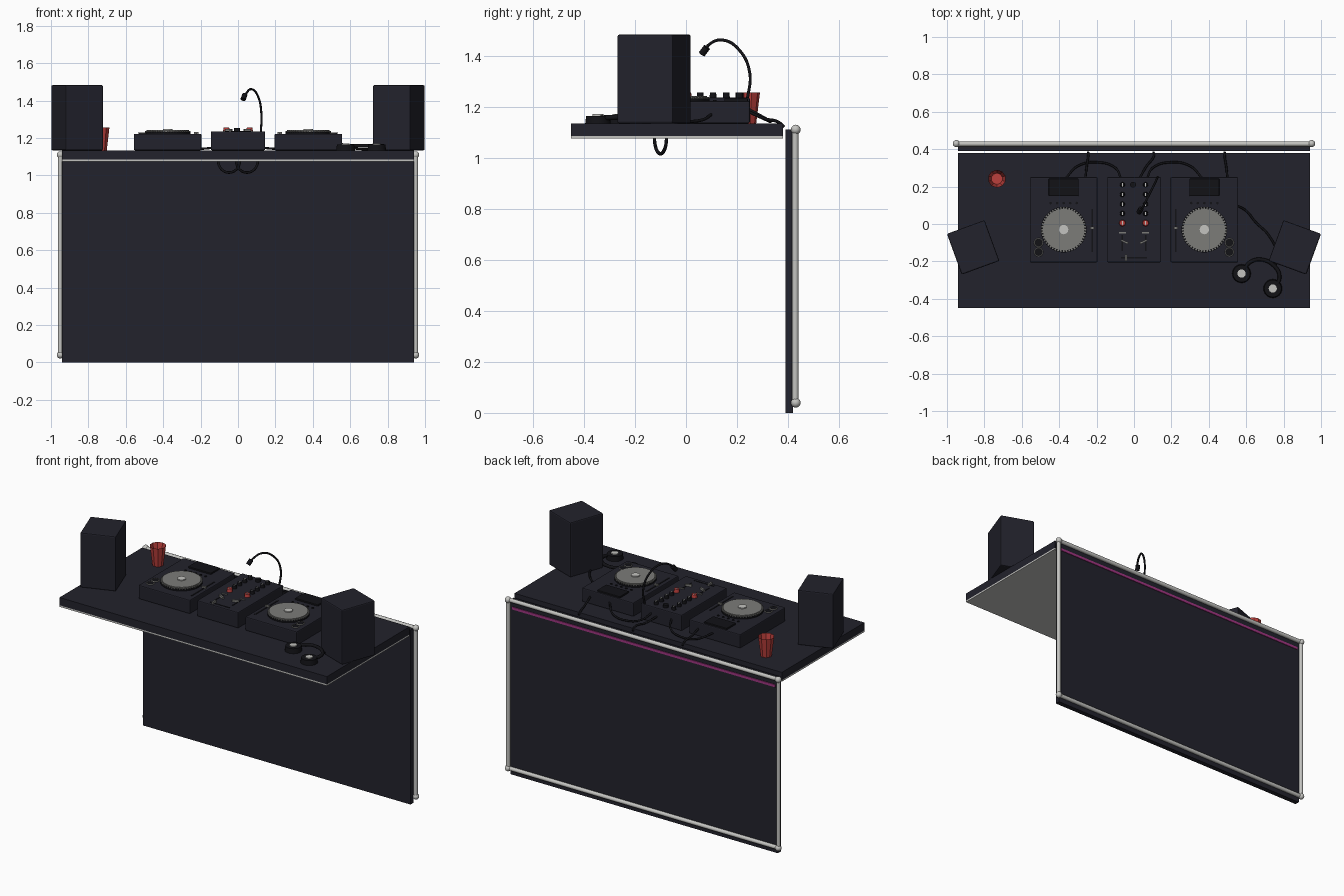
import bpy, bmesh, math
from mathutils import Matrix, Vector

if "Cube" in bpy.data.objects:
    bpy.data.objects.remove(bpy.data.objects["Cube"])


def material(name, r, g, b):
    m = bpy.data.materials.new(name)
    m.diffuse_color = (r, g, b, 1)
    m.use_nodes = True
    m.node_tree.nodes["Principled BSDF"].inputs["Base Color"].default_value = m.diffuse_color
    return m


NAVY = material("dark navy", 0.016, 0.016, 0.025)
BLACK = material("black", 0.006, 0.006, 0.008)
WHITE = material("pale grey", 0.55, 0.55, 0.53)
GREY = material("platter grey", 0.2, 0.2, 0.19)
RED = material("red", 0.5, 0.05, 0.045)
PINK = material("magenta", 0.35, 0.035, 0.22)

TOP = 1.134      # table surface
DECK = 1.222     # player surface
MIX = 1.235      # mixer surface


def finish(bm, name, mat, smooth=False):
    me = bpy.data.meshes.new(name)
    bm.to_mesh(me)
    bm.free()
    me.materials.append(mat)
    ob = bpy.data.objects.new(name, me)
    bpy.context.collection.objects.link(ob)
    if smooth:
        bpy.ops.object.select_all(action='DESELECT')
        ob.select_set(True)
        bpy.context.view_layer.objects.active = ob
        bpy.ops.object.shade_smooth_by_angle(angle=math.radians(40))
    return ob


def box(name, lo, hi, mat, bevel=0, turn=0):
    lo, hi = Vector(lo), Vector(hi)
    bm = bmesh.new()
    bmesh.ops.create_cube(bm, size=1)
    bmesh.ops.scale(bm, vec=hi - lo, verts=bm.verts)
    if bevel:
        bmesh.ops.bevel(bm, geom=bm.edges[:], offset=bevel, segments=2,
                        profile=0.5, affect='EDGES')
    ob = finish(bm, name, mat)
    ob.location = (lo + hi) / 2
    ob.rotation_euler.z = math.radians(turn)
    return ob


def disc(name, x, y, z, r, h, mat, sides=24, r_top=None, smooth=True):
    bm = bmesh.new()
    bmesh.ops.create_cone(bm, cap_ends=True, segments=sides, radius1=r,
                          radius2=r if r_top is None else r_top, depth=h)
    ob = finish(bm, name, mat, smooth)
    ob.location = (x, y, z + h / 2)
    return ob


def ring(name, x, y, z, R, r, mat, rot=(0, 0, 0)):
    bpy.ops.mesh.primitive_torus_add(location=(x, y, z), rotation=rot, major_radius=R,
                                     minor_radius=r, major_segments=32, minor_segments=8)
    ob = bpy.context.object
    ob.name = name
    ob.data.materials.append(mat)
    bpy.ops.object.shade_smooth()


def cable(name, pts, r, mat=BLACK):
    cu = bpy.data.curves.new(name, 'CURVE')
    cu.dimensions = '3D'
    cu.bevel_depth, cu.bevel_resolution, cu.resolution_u = r, 2, 8
    cu.use_fill_caps = True
    sp = cu.splines.new('BEZIER')
    sp.bezier_points.add(len(pts) - 1)
    for p, co in zip(sp.bezier_points, pts):
        p.co = co
        p.handle_left_type = p.handle_right_type = 'AUTO'
    cu.materials.append(mat)
    ob = bpy.data.objects.new(name, cu)
    bpy.context.collection.objects.link(ob)
    bpy.ops.object.select_all(action='DESELECT')
    ob.select_set(True)
    bpy.context.view_layer.objects.active = ob
    bpy.ops.object.convert(target='MESH')


# Table top with pale underside, facade panel with a glowing strip
box("table_top", (-0.94, -0.45, 1.085), (0.94, 0.38, TOP), NAVY)
box("table_underside", (-0.94, -0.45, 1.075), (0.94, 0.38, 1.085), WHITE)
box("facade_panel", (-0.94, 0.39, 0), (0.94, 0.42, 1.11), NAVY)
box("light_strip", (-0.925, 0.42, 1.052), (0.925, 0.425, 1.068), PINK)

# Tube frame round the facade with ball corners
corners = [(-0.95, 0.04), (0.95, 0.04), (0.95, 1.11), (-0.95, 1.11)]
for i, (x, z) in enumerate(corners):
    x2, z2 = corners[(i + 1) % 4]
    cable("frame_tube", [(x, 0.428, z), (x2, 0.428, z2)], 0.013, WHITE)
    bm = bmesh.new()
    bmesh.ops.create_uvsphere(bm, u_segments=16, v_segments=10, radius=0.019)
    finish(bm, "frame_ball", WHITE, True).location = (x, 0.43, z)

for s in (-1, 1):
    # Speakers turned towards the middle
    box("speaker", (s * 0.86 - 0.107, -0.241, TOP), (s * 0.86 + 0.107, -0.009, 1.482),
        NAVY, 0.007, -20 * s)

    # Players
    cx = s * 0.376
    box("player_body", (cx - 0.181, -0.205, TOP), (cx + 0.181, 0.25, DECK), NAVY, 0.006)
    box("player_screen", (cx - 0.08, 0.15, DECK - 0.01), (cx + 0.08, 0.242, DECK + 0.01), BLACK, 0.003)
    disc("platter_base", cx, -0.03, DECK - 0.005, 0.122, 0.015, BLACK, 48)
    disc("platter", cx, -0.03, DECK + 0.008, 0.113, 0.012, GREY, 48)
    disc("platter_hub", cx, -0.03, DECK + 0.02, 0.025, 0.006, WHITE, 16)
    bm = bmesh.new()
    for i in range(48):
        a = i * math.tau / 48
        m = Matrix.Rotation(a, 4, 'Z') @ Matrix.Translation((0.117, 0, 0))
        bmesh.ops.create_cube(bm, size=0.008, matrix=m)
    finish(bm, "platter_grips", GREY).location = (cx, -0.03, DECK + 0.012)
    for y in (-0.10, -0.15):
        disc("play_button", s * 0.51, y, DECK - 0.002, 0.02, 0.008, BLACK)
        ring("button_ring", s * 0.51, y, DECK + 0.004, 0.022, 0.003, GREY)
    for i in range(5):
        disc("small_button", cx - 0.07 + i * 0.035, 0.112, DECK - 0.002, 0.007, 0.006, BLACK, 12)
    box("pitch_slot", (s * 0.223 - 0.005, -0.15, DECK), (s * 0.223 + 0.005, 0.08, DECK + 0.002), BLACK)
    box("pitch_slider", (s * 0.223 - 0.013, -0.027, DECK), (s * 0.223 + 0.013, -0.015, DECK + 0.01), GREY)

    # Mixer channel: knobs, red filter knob and fader
    kx = s * 0.062
    for y in (0.21, 0.158, 0.106, 0.056):
        disc("mixer_knob", kx, y, MIX - 0.002, 0.014, 0.022, BLACK, 16, 0.012)
        box("knob_mark", (kx - 0.003, y - 0.009, MIX + 0.019), (kx + 0.003, y + 0.009, MIX + 0.021), WHITE)
    disc("filter_knob", kx, 0.005, MIX - 0.002, 0.018, 0.022, RED, 16, 0.015)
    box("filter_mark", (kx - 0.002, -0.005, MIX + 0.019), (kx + 0.002, 0.015, MIX + 0.021), WHITE)
    box("channel_button", (kx - 0.018, -0.05, MIX), (kx + 0.018, -0.042, MIX + 0.005), GREY)
    box("fader_slot", (kx - 0.004, -0.145, MIX), (kx + 0.004, -0.06, MIX + 0.002), BLACK)
    box("fader_cap", (s * 0.05 - 0.02, -0.1, MIX), (s * 0.05 + 0.02, -0.09, MIX + 0.014), GREY, 0, 25 * s)

    # Cables behind the decks
    cable("link_cable", [(s * 0.365, 0.245, 1.18), (s * 0.3, 0.31, 1.15), (s * 0.2, 0.33, 1.142),
                         (s * 0.1, 0.3, 1.16), (s * 0.07, 0.245, 1.19)], 0.006)

    # Cable loops hanging under the table
    ring("hanging_loop", s * 0.048, -0.1, 1.078, 0.063, 0.007, BLACK,
         (math.pi / 2, 0, math.radians(22 * s)))

# Mixer body and crossfader
box("mixer_body", (-0.145, -0.205, TOP), (0.145, 0.25, MIX), NAVY, 0.006)
disc("mic_knob", -0.005, 0.21, MIX - 0.002, 0.016, 0.02, BLACK, 16)
box("crossfader_slot", (-0.07, -0.184, MIX), (0.07, -0.176, MIX + 0.002), BLACK)
box("crossfader_cap", (-0.047, -0.197, MIX), (-0.037, -0.163, MIX + 0.014), GREY)

# Power cables running over the table edge
for x1, x2 in ((-0.26, -0.245), (0.03, 0.105), (0.5, 0.485)):
    cable("power_cable", [(x1, 0.245, 1.18), ((x1 + x2) / 2, 0.31, 1.152),
                          (x2, 0.36, 1.14), (x2, 0.385, 1.12)], 0.006)

# Gooseneck lamp
cable("lamp_neck", [(0.122, 0.24, 1.225), (0.125, 0.25, 1.33), (0.108, 0.21, 1.42),
                    (0.072, 0.14, 1.461), (0.045, 0.087, 1.44), (0.037, 0.078, 1.425)], 0.006)
head = disc("lamp_head", 0.032, 0.072, 1.402, 0.014, 0.034, BLACK, 12)
head.rotation_euler = (math.radians(-35), math.radians(20), 0)

# Headphones lying on the table
for x, y in ((0.575, -0.265), (0.742, -0.345)):
    disc("ear_cushion", x, y, TOP, 0.05, 0.03, BLACK, 24, 0.046)
    disc("ear_cap", x, y, TOP + 0.03, 0.022, 0.006, WHITE, 16)
cable("headband", [(0.585, -0.25, 1.155), (0.62, -0.205, 1.158), (0.68, -0.19, 1.158),
                   (0.75, -0.225, 1.158), (0.778, -0.28, 1.158), (0.757, -0.34, 1.155)], 0.01)
cable("headphone_cable", [(0.755, -0.23, 1.15), (0.765, -0.16, 1.142), (0.72, -0.06, 1.141),
                          (0.65, 0.01, 1.141), (0.6, 0.07, 1.15), (0.55, 0.1, 1.17)], 0.006)

# Drinking cup, hollow with a thin wall
bm = bmesh.new()
bmesh.ops.create_cone(bm, cap_ends=True, segments=10, radius1=0.033, radius2=0.048, depth=0.122)
lid = max(bm.faces, key=lambda f: f.calc_center_median().z)
bmesh.ops.inset_region(bm, faces=[lid], thickness=0.005)
bmesh.ops.translate(bm, vec=(0, 0, -0.1), verts=lid.verts)
bmesh.ops.scale(bm, vec=(0.7, 0.7, 1), verts=lid.verts)
finish(bm, "cup", RED).location = (-0.733, 0.242, TOP + 0.061)
